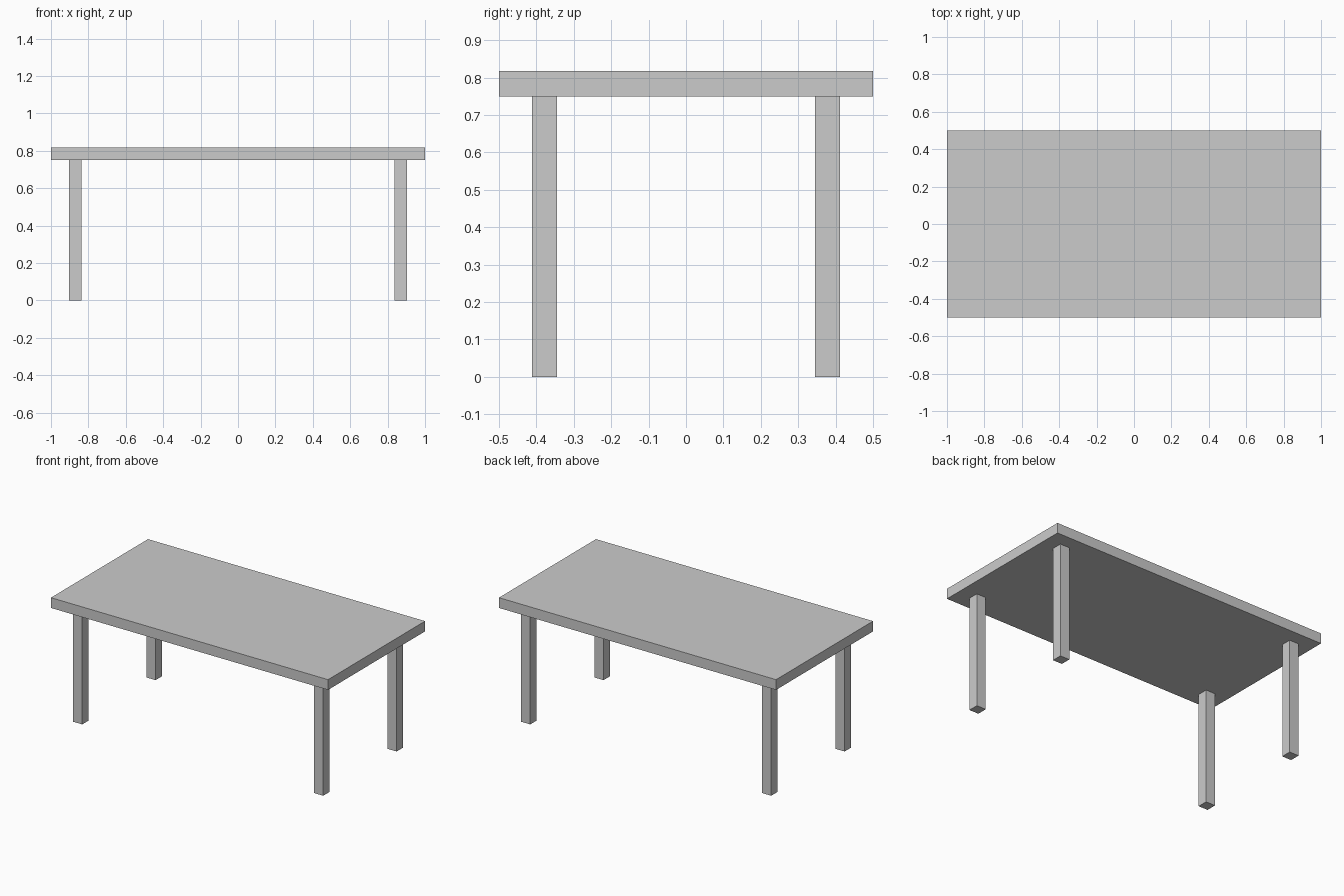
import bpy

if "Cube" in bpy.data.objects:
    bpy.data.objects.remove(bpy.data.objects["Cube"])


def box(name, lo, hi):
    """Add a box spanning two opposite corners."""
    centre = [(a + b) / 2 for a, b in zip(lo, hi)]
    bpy.ops.mesh.primitive_cube_add(size=1, location=centre)
    ob = bpy.context.object
    ob.name = name
    ob.scale = [b - a for a, b in zip(lo, hi)]
    bpy.ops.object.transform_apply(location=False, rotation=False, scale=True)
    return ob


TOP_BOTTOM, TOP_HEIGHT = 0.75, 0.817
LEG_HALF, LEG_X, LEG_Y = 0.0335, 0.87, 0.378

# Table top
box("table_top", (-1, -0.5, TOP_BOTTOM), (1, 0.5, TOP_HEIGHT))

# Four square legs, inset from the corners
for side, x in (("left", -LEG_X), ("right", LEG_X)):
    for end, y in (("front", -LEG_Y), ("back", LEG_Y)):
        box(f"{end}_{side}_leg",
            (x - LEG_HALF, y - LEG_HALF, 0),
            (x + LEG_HALF, y + LEG_HALF, TOP_BOTTOM))
